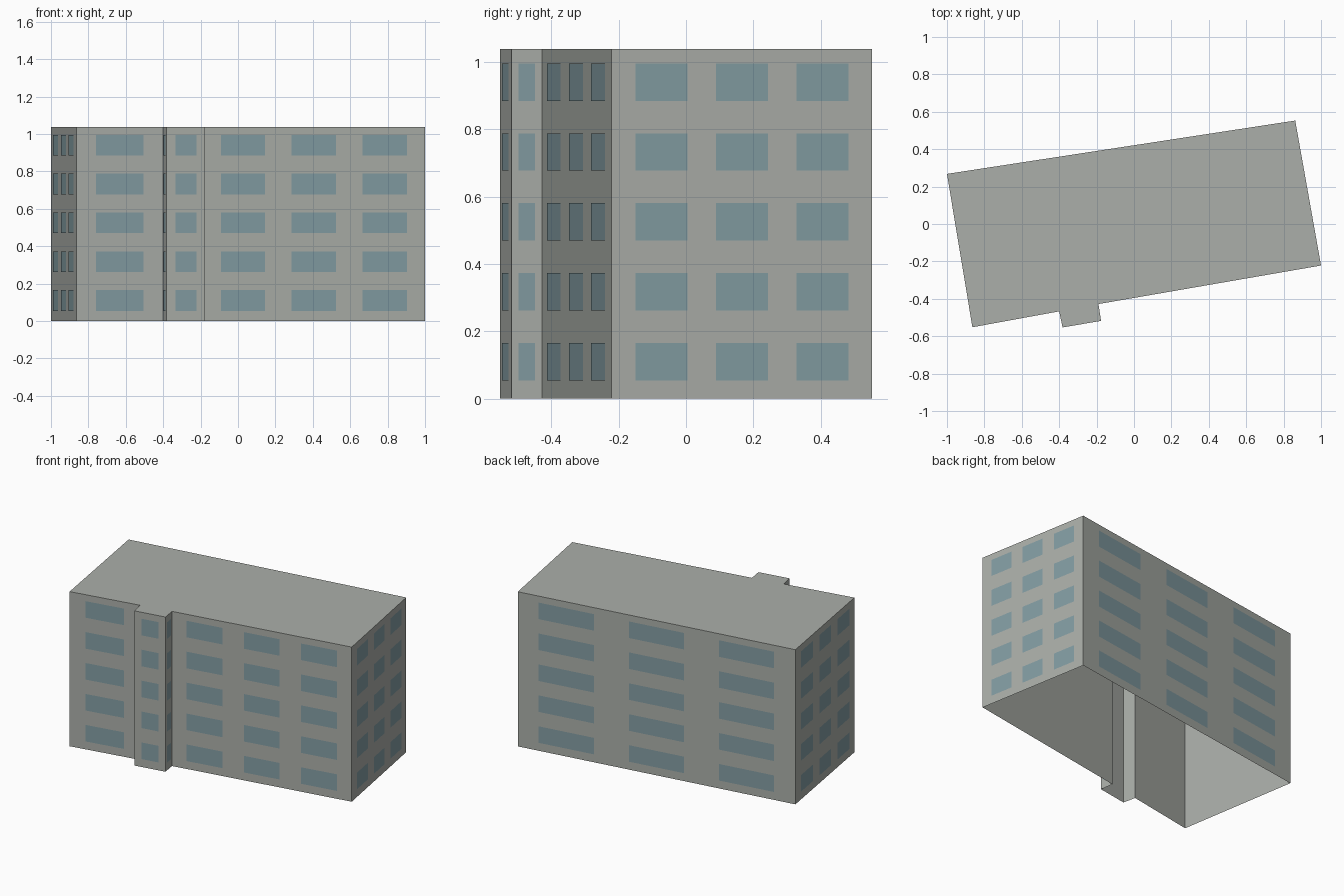
import bpy
import bmesh
from mathutils import Vector

cube = bpy.data.objects.get("Cube")
if cube:
    bpy.data.objects.remove(cube, do_unlink=True)

HEIGHT = 1.038
FLOORS = 5
STOREY = HEIGHT / FLOORS
SILL, GLASS_HEIGHT = 0.054, 0.111
PROUD = 0.002


def make_material(name, color):
    mat = bpy.data.materials.new(name)
    mat.use_nodes = True
    mat.diffuse_color = color
    bsdf = mat.node_tree.nodes["Principled BSDF"]
    bsdf.inputs["Base Color"].default_value = color
    bsdf.inputs["Roughness"].default_value = 0.8
    return mat


def make_object(name, bm, mat):
    mesh = bpy.data.meshes.new(name)
    bm.to_mesh(mesh)
    bm.free()
    mesh.materials.append(mat)
    obj = bpy.data.objects.new(name, mesh)
    bpy.context.collection.objects.link(obj)
    return obj


concrete = make_material("grey concrete", (0.41, 0.43, 0.40, 1))
glass = make_material("blue grey glass", (0.23, 0.34, 0.37, 1))

# Footprint, counter-clockwise: wall name, start corner, windows per storey
walls = [
    ("right_end", (-1.0, 0.268), 3),
    ("front_right", (-0.864, -0.552), 1),
    ("bay_right_side", (-0.40, -0.467), 1),
    ("bay_front", (-0.382, -0.553), 1),
    ("bay_left_side", (-0.176, -0.518), 1),
    ("front_left", (-0.19, -0.428), 3),
    ("left_end", (1.0, -0.222), 3),
    ("back", (0.862, 0.553), 3),
]
corners = [Vector((x, y, 0)) for _, (x, y), _ in walls]
up = Vector((0, 0, 1))

# Building shell: walls and flat roof, open underneath
bm = bmesh.new()
low = [bm.verts.new(c) for c in corners]
high = [bm.verts.new(c + up * HEIGHT) for c in corners]
for i in range(len(corners)):
    j = (i + 1) % len(corners)
    bm.faces.new((low[i], low[j], high[j], high[i]))
bm.faces.new(high)
make_object("building_shell", bm, concrete)


def window_spans(count, length):
    """Start and end of each window along a wall, as fractions of its length."""
    if count == 1:
        return [(0.225, 0.775)]
    width = 0.199
    margin = 0.022 / length + 0.064
    pitch = (1 - 2 * margin - width) / (count - 1)
    return [(margin + k * pitch, margin + k * pitch + width) for k in range(count)]


# Window panes: thin plates just proud of each wall
for i, (name, _, count) in enumerate(walls):
    start, end = corners[i], corners[(i + 1) % len(corners)]
    run = end - start
    outward = run.cross(up).normalized() * PROUD
    bm = bmesh.new()
    for floor in range(FLOORS):
        bottom = up * (floor * STOREY + SILL)
        top = bottom + up * GLASS_HEIGHT
        for a, b in window_spans(count, run.length):
            p, q = start + run * a + outward, start + run * b + outward
            bm.faces.new([bm.verts.new(v) for v in
                          (p + bottom, q + bottom, q + top, p + top)])
    make_object(name + "_windows", bm, glass)
